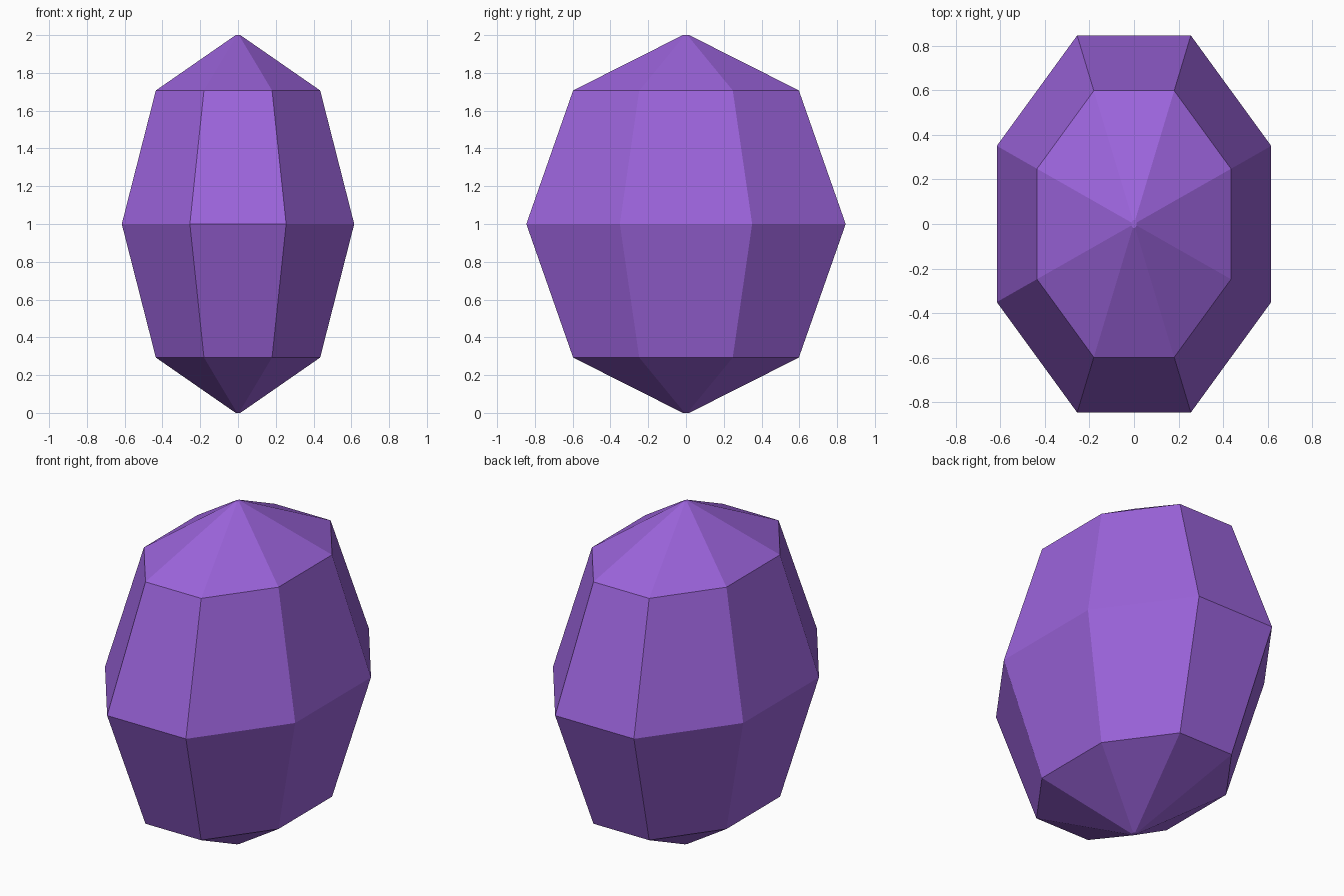
import bpy, bmesh, math

if "Cube" in bpy.data.objects:
    bpy.data.objects.remove(bpy.data.objects["Cube"])

SIDES = 8
HALF_X, HALF_Y = 0.666, 0.915  # radii of the octagonal girdle
# (relative radius, height) from bottom tip to top tip
PROFILE = [(0.02, 0.0), (0.707, 0.293), (1.0, 1.0), (0.707, 1.707), (0.02, 2.0)]

purple = bpy.data.materials.new("amethyst purple")
purple.diffuse_color = (0.33, 0.126, 0.71, 1.0)
purple.use_nodes = True
purple.node_tree.nodes["Principled BSDF"].inputs["Base Color"].default_value = purple.diffuse_color

# faceted gem: stacked octagonal rings, flat at the sides
bm = bmesh.new()
rings = []
for r, z in PROFILE:
    ring = []
    for i in range(SIDES):
        a = 2 * math.pi * (i + 0.5) / SIDES
        ring.append(bm.verts.new((r * HALF_X * math.cos(a), r * HALF_Y * math.sin(a), z)))
    rings.append(ring)
for low, high in zip(rings, rings[1:]):
    for i in range(SIDES):
        j = (i + 1) % SIDES
        bm.faces.new((low[i], low[j], high[j], high[i]))

# tiny blunt tips
bm.faces.new(list(reversed(rings[0])))
bm.faces.new(rings[-1])
bmesh.ops.recalc_face_normals(bm, faces=bm.faces)

mesh = bpy.data.meshes.new("gem")
bm.to_mesh(mesh)
bm.free()
mesh.materials.append(purple)
gem = bpy.data.objects.new("gem", mesh)
bpy.context.collection.objects.link(gem)
